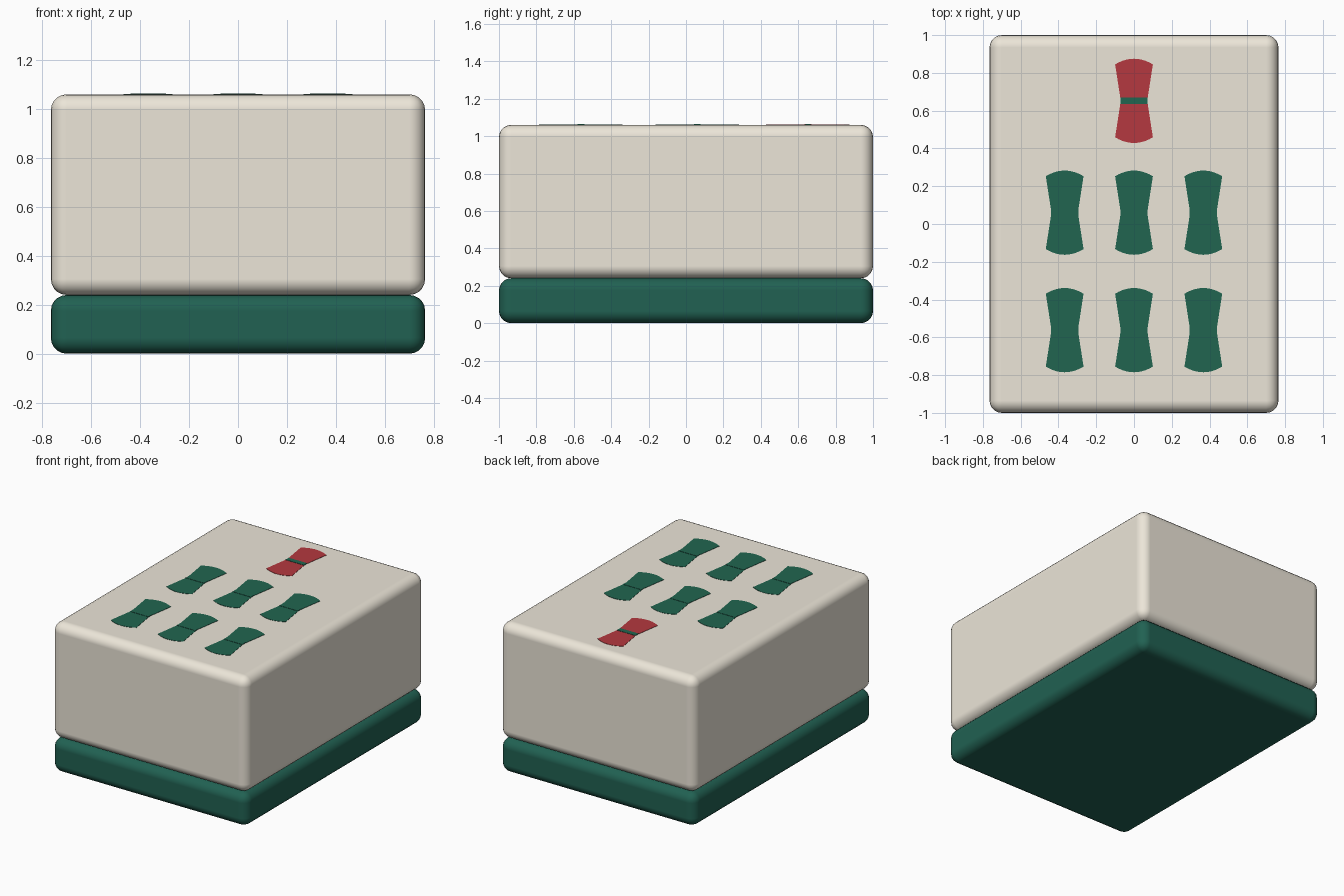
import bpy, bmesh, math

if "Cube" in bpy.data.objects:
    bpy.data.objects.remove(bpy.data.objects["Cube"])


def material(name, rgb):
    mat = bpy.data.materials.new(name)
    mat.diffuse_color = (*rgb, 1)
    mat.use_nodes = True
    mat.node_tree.nodes["Principled BSDF"].inputs["Base Color"].default_value = mat.diffuse_color
    return mat


cream = material("cream", (0.84, 0.79, 0.69))
base_green = material("base_green", (0.015, 0.12, 0.085))
mark_green = material("mark_green", (0.015, 0.13, 0.08))
red = material("red", (0.46, 0.04, 0.05))


def add_object(name, bm, mat):
    mesh = bpy.data.meshes.new(name)
    bm.to_mesh(mesh)
    bm.free()
    mesh.materials.append(mat)
    obj = bpy.data.objects.new(name, mesh)
    bpy.context.collection.objects.link(obj)
    return obj


def box(name, size, center, mat, radius=0):
    bm = bmesh.new()
    bmesh.ops.create_cube(bm, size=1)
    for v in bm.verts:
        v.co = [v.co[i] * size[i] + center[i] for i in range(3)]
    obj = add_object(name, bm, mat)
    if radius:
        bev = obj.modifiers.new("rounded_edges", "BEVEL")
        bev.width = radius
        bev.segments = 5
        bev.harden_normals = True
        for p in obj.data.polygons:
            p.use_smooth = True
    return obj


# Two-layer tile body
W, L, SPLIT, TOP = 1.53, 2.0, 0.24, 1.06
box("tile_back", (W, L, SPLIT), (0, 0, SPLIT / 2), base_green, 0.065)
box("tile_face", (W, L, TOP - SPLIT), (0, 0, (TOP + SPLIT) / 2), cream, 0.065)


# Bamboo mark: waisted plate with arched ends, plus a band round the waist
def bamboo(name, x, y, mat):
    half, waist, side, arch, n = 0.1, 0.07, 0.193, 0.03, 10
    end = []
    for i in range(n + 1):
        t = 1 - 2 * i / n
        end.append((half * t, side + arch * (1 - t * t)))
    outline = [(waist, 0)] + end + [(-waist, 0)] + [(-a, -b) for a, b in end]
    bm = bmesh.new()
    verts = [bm.verts.new((x + a, y + b, TOP - 0.01)) for a, b in outline]
    face = bm.faces.new(verts)
    new = bmesh.ops.extrude_face_region(bm, geom=[face])["geom"]
    for v in new:
        if isinstance(v, bmesh.types.BMVert):
            v.co.z = TOP + 0.002
    bmesh.ops.recalc_face_normals(bm, faces=bm.faces)
    add_object(name, bm, mat)
    box(name + "_band", (0.144, 0.036, 0.014), (x, y, TOP - 0.003), mark_green)


bamboo("bamboo_top", 0, 0.652, red)
for r, y in enumerate((0.06, -0.562)):
    for c, x in enumerate((-0.367, 0, 0.367)):
        bamboo(f"bamboo_{r}_{c}", x, y, mark_green)
